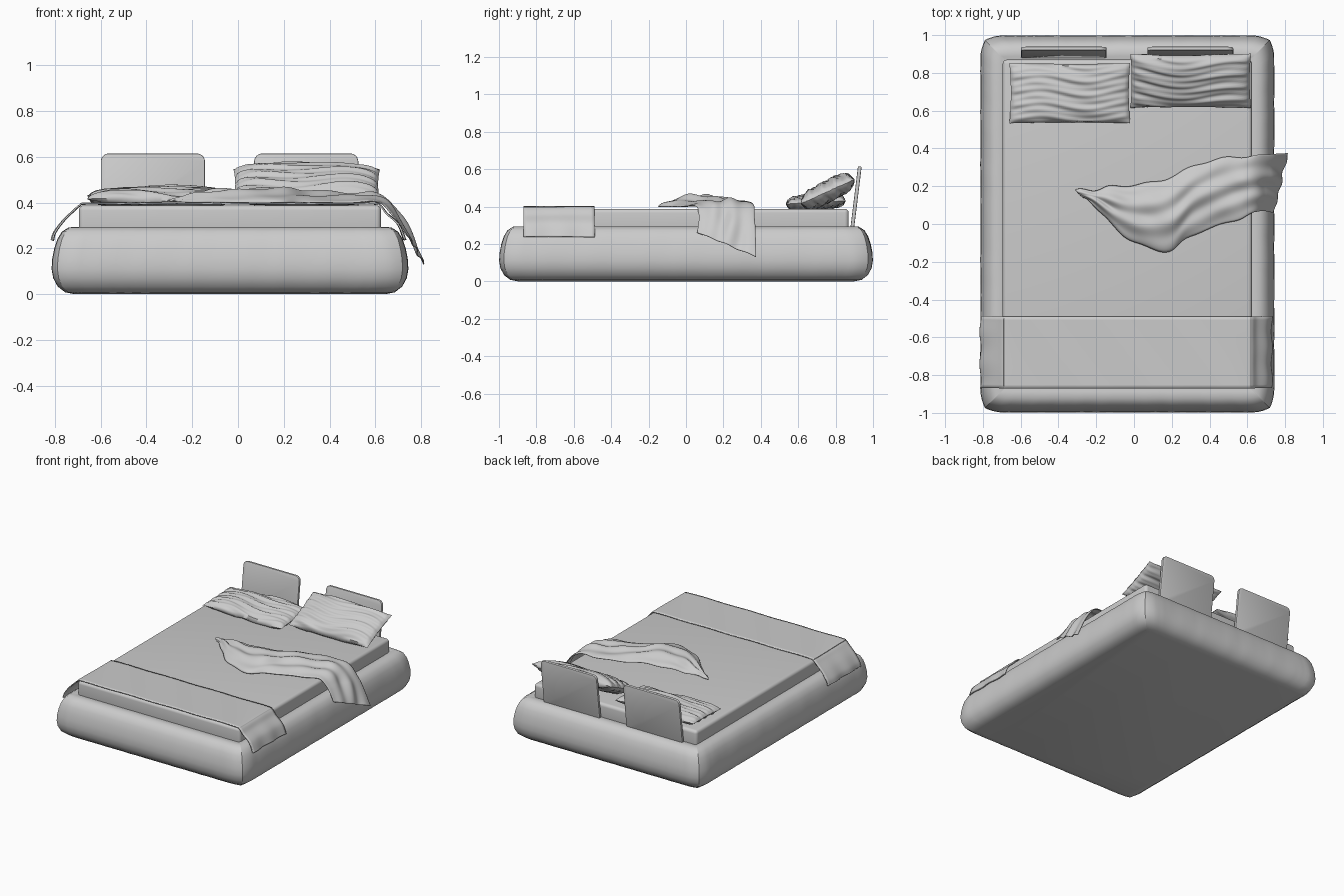
import bpy, bmesh
from math import sin, cos, pi, radians
from mathutils import Vector

if "Cube" in bpy.data.objects:
    bpy.data.objects.remove(bpy.data.objects["Cube"])


def finish(name, bm, angle=40, solid=0, loc=(0, 0, 0), tilt=0):
    bmesh.ops.recalc_face_normals(bm, faces=bm.faces)
    me = bpy.data.meshes.new(name)
    bm.to_mesh(me)
    bm.free()
    ob = bpy.data.objects.new(name, me)
    bpy.context.collection.objects.link(ob)
    ob.location, ob.rotation_euler.x = loc, radians(tilt)
    if solid:
        m = ob.modifiers.new("thickness", 'SOLIDIFY')
        m.thickness, m.offset = solid, 0
    bpy.ops.object.select_all(action='DESELECT')
    bpy.context.view_layer.objects.active = ob
    ob.select_set(True)
    bpy.ops.object.shade_smooth_by_angle(angle=radians(angle))
    return ob


def sheet(bm, nu, nv, fn):
    """Grid of quads following fn(u, v), with u and v in 0..1."""
    g = [[bm.verts.new(fn(i / nu, j / nv)) for j in range(nv + 1)] for i in range(nu + 1)]
    for i in range(nu):
        for j in range(nv):
            bm.faces.new((g[i][j], g[i + 1][j], g[i + 1][j + 1], g[i][j + 1]))


def spline(pts, t):
    """Smooth curve through points, t in 0..1."""
    n = len(pts) - 1
    k = min(int(t * n), n - 1)
    f = t * n - k
    a, b, c, d = (Vector(pts[max(0, min(n, k + o))]) for o in (-1, 0, 1, 2))
    return 0.5 * (2 * b + (c - a) * f + (2 * a - 5 * b + 4 * c - d) * f * f
                  + (3 * b - a - 3 * c + d) * f ** 3)


# Upholstered base: bulging profile swept round a mitred rectangle
CX, HX, HY = -0.035, 0.778, 0.998
profile = [(0.10, 0), (0.06, 0.008), (0.027, 0.033), (0.007, 0.07), (0, 0.11), (0.003, 0.155),
           (0.012, 0.20), (0.025, 0.24), (0.045, 0.273), (0.075, 0.292), (0.11, 0.293), (0.15, 0.283)]
N = 48


def base_ring(inset, z):
    pts = []
    bow = 0.024 * max(0, 1 - inset / 0.12)
    for s in range(4):
        along, out = (HX, HY) if s % 2 == 0 else (HY, HX)
        for i in range(N):
            t = -cos(pi * i / N)                  # denser near the corners
            d = (1 - abs(t)) * along
            e = bow * max(0, 1 - d / 0.1) ** 2    # side rounds off towards the seam
            crease = 0.0015 * sin(t * 43 + s) * sin(t * 19 + z * 9) * min(1, d * 8)
            a, o = t * (along - inset - bow), out - inset - e + crease
            x, y = [(a, -o), (o, a), (-a, o), (-o, -a)][s]
            pts.append((x + CX, y, z))
    return pts


bm = bmesh.new()
rings = [[bm.verts.new(p) for p in base_ring(*q)] for q in profile]
for a, b in zip(rings, rings[1:]):
    for i in range(4 * N):
        j = (i + 1) % (4 * N)
        bm.faces.new((a[i], a[j], b[j], b[i]))
bm.faces.new(rings[0])
bm.faces.new(rings[-1])
finish("bed_base", bm, 35)

# Mattress
bm = bmesh.new()
bmesh.ops.create_cube(bm, size=1)
for v in bm.verts:
    v.co = (v.co.x * 1.32 + CX, v.co.y * 1.74, 0.325 + v.co.z * 0.126)
bmesh.ops.bevel(bm, geom=bm.edges[:], offset=0.022, segments=5, profile=0.5, affect='EDGES')
finish("mattress", bm)

# Two leaning headboard panels with rounded corners
for side, x in (("left", -0.372), ("right", 0.298)):
    bm = bmesh.new()
    bmesh.ops.create_cube(bm, size=1)
    for v in bm.verts:
        v.co = (v.co.x * 0.455, v.co.y * 0.02, v.co.z * 0.35)
    tops = [e for e in bm.edges if abs(e.verts[0].co.y - e.verts[1].co.y) > 0.01]
    bmesh.ops.bevel(bm, geom=tops, offset=0.035, segments=6, profile=0.5, affect='EDGES')
    rim = [e for e in bm.edges if e.calc_face_angle(0) > 1.3]
    bmesh.ops.bevel(bm, geom=rim, offset=0.005, segments=2, profile=0.5, affect='EDGES')
    finish(side + "_headboard_panel", bm, loc=(x, 0.908, 0.44), tilt=-7)


# Pillows: two puffed sheets joined at a pinched, wrinkled edge
def pillow(name, loc, hx, hy, h, tilt, seed):
    bm = bmesh.new()
    for sgn in (1, -1):
        def fn(u, v):
            a, b = 2 * u - 1, 2 * v - 1
            edge = (max(0, 1 - a ** 4) * max(0, 1 - b ** 4)) ** 0.55
            wr = 0.006 * sin(b * 13 + 2 * sin(a * 3 + seed) + a * 2) * sin(a * 2.5 + seed + 1)
            wr += 0.003 * sin(b * 27 + 3 * sin(a * 4 + seed))
            x = hx * a * (1 - 0.025 * (1 - b * b))
            y = hy * b * (1 - 0.03 * (1 - a * a))
            sag = 0.008 * sin(a * 3 + seed) * b
            return x, y, sgn * (h * edge + 0.001) + sag + wr * min(1, edge * 2)
        sheet(bm, 56, 36, fn)
    bmesh.ops.remove_doubles(bm, verts=bm.verts[:], dist=0.0025)
    finish(name, bm, 60, loc=loc, tilt=tilt)


pillow("left_pillow", (-0.34, 0.693, 0.423), 0.32, 0.16, 0.04, 4, 0.5)
pillow("right_pillow", (0.30, 0.757, 0.48), 0.32, 0.158, 0.052, 27, 2.2)

# Runner draped across the foot of the bed
path = [(-0.811, 0.235), (-0.80, 0.27), (-0.765, 0.318), (-0.72, 0.362), (-0.69, 0.388), (-0.655, 0.396),
        (-0.4, 0.397), (0, 0.397), (0.33, 0.397), (0.58, 0.396), (0.62, 0.388), (0.65, 0.352),
        (0.70, 0.305), (0.728, 0.238)]


def runner(u, v):
    p = spline(path, u)
    hang = max(0, 0.39 - p.y) / 0.15
    return (p.x + 0.004 * hang * sin(v * 14), -0.87 + 0.38 * v + 0.004 * hang * sin(u * 9),
            p.y + 0.0015 * sin(p.x * 17 + v * 5))


bm = bmesh.new()
sheet(bm, 90, 20, runner)
finish("foot_runner", bm, 60, solid=0.007)

# Crumpled throw: front and back edges, with a ridge height between them
front = [(-0.27, 0.14, 0.405), (-0.2, 0.09, 0.4), (-0.1, -0.02, 0.4), (0.03, -0.11, 0.4),
         (0.19, -0.14, 0.4), (0.30, -0.06, 0.4), (0.48, 0, 0.4), (0.61, 0.05, 0.402),
         (0.67, 0.07, 0.35), (0.735, 0.06, 0.26)]
back = [(-0.31, 0.18, 0.405), (-0.21, 0.18, 0.405), (-0.1, 0.2, 0.41), (0.05, 0.21, 0.41),
        (0.2, 0.25, 0.415), (0.35, 0.32, 0.415), (0.5, 0.35, 0.415), (0.635, 0.36, 0.405),
        (0.73, 0.37, 0.30), (0.812, 0.375, 0.13)]
ridge = [(r, 0) for r in (0.004, 0.03, 0.045, 0.05, 0.05, 0.035, 0.025, 0.022, 0.015, 0.006)]


def throw(u, v):
    p = spline(front, u).lerp(spline(back, u), v)
    mid = sin(pi * v)
    lift = spline(ridge, u).x * mid ** 0.7
    fold = 0.009 * sin(v * 17 + 3 * sin(u * 6)) * min(1, u * 5) * mid
    fold += 0.005 * sin(u * 37 + v * 9) * mid
    hang = min(1, max(0, (u - 0.74) / 0.15))
    p += Vector((0.8 * hang, 0, 1 - 0.6 * hang)) * (lift + fold)
    p.y += 0.007 * sin(u * 41) * (1 - mid) * (1 - hang)
    return p


bm = bmesh.new()
sheet(bm, 100, 40, throw)
finish("throw_blanket", bm, 60, solid=0.005)
